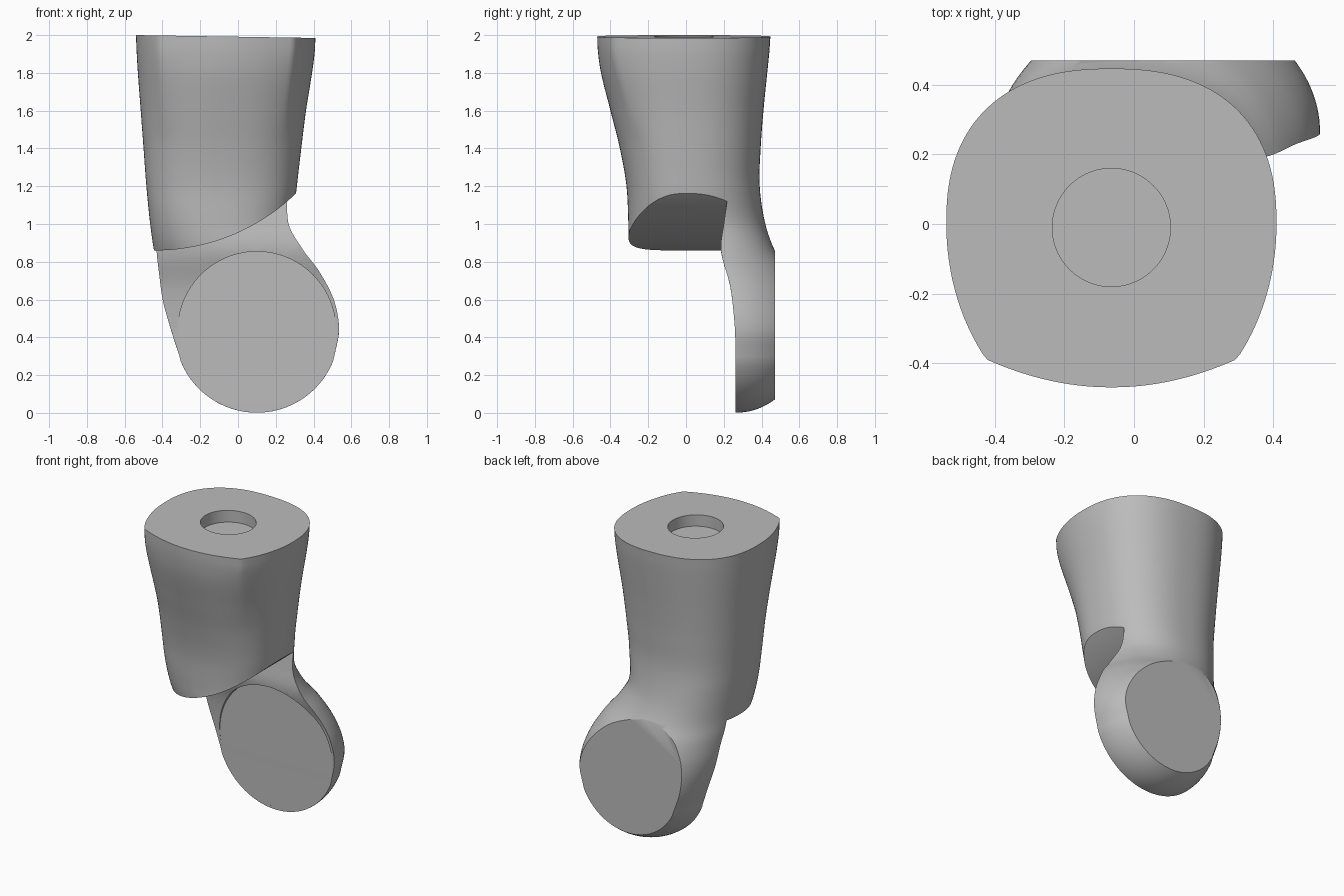
import bpy, bmesh, math
from mathutils import Vector, Matrix

cube = bpy.data.objects.get("Cube")
if cube:
    bpy.data.objects.remove(cube, do_unlink=True)

grey = bpy.data.materials.new("plain_grey")
grey.use_nodes = True
tone = (0.5, 0.5, 0.5, 1)
grey.diffuse_color = tone
grey.node_tree.nodes["Principled BSDF"].inputs["Base Color"].default_value = tone


def make_object(name, bm):
    bmesh.ops.recalc_face_normals(bm, faces=bm.faces)
    mesh = bpy.data.meshes.new(name)
    bm.to_mesh(mesh)
    bm.free()
    mesh.materials.append(grey)
    obj = bpy.data.objects.new(name, mesh)
    bpy.context.collection.objects.link(obj)
    return obj


def smooth_lookup(keys, z):
    """Smooth curve through rows of (z, values...), rows in rising z."""
    i = max(0, min(len(keys) - 2, sum(k[0] <= z for k in keys) - 1))
    a, b = keys[i], keys[i + 1]
    p, q = keys[max(i - 1, 0)], keys[min(i + 2, len(keys) - 1)]
    h = b[0] - a[0]
    t = max(0, min(1, (z - a[0]) / h))
    out = []
    for j in range(1, len(a)):
        m0 = (b[j] - p[j]) / (b[0] - p[0]) * h
        m1 = (q[j] - a[j]) / (q[0] - a[0]) * h
        out.append((2*t**3 - 3*t**2 + 1) * a[j] + (t**3 - 2*t**2 + t) * m0
                   + (3*t**2 - 2*t**3) * b[j] + (t**3 - t**2) * m1)
    return out


def loft(rings):
    """Closed skin through equal-length rings of points."""
    bm = bmesh.new()
    rows = [[bm.verts.new(p) for p in ring] for ring in rings]
    for a, b in zip(rows, rows[1:]):
        for i in range(len(a)):
            j = (i + 1) % len(a)
            bm.faces.new((a[i], a[j], b[j], b[i]))
    bm.faces.new(rows[0])
    bm.faces.new(rows[-1])
    return bm


def clamp01(v):
    return max(0, min(1, v))


# Limb outline: z, left edge, right edge, front, back, widest depth
DISC_X, DISC_Z, DISC_R, DISC_Y = 0.1, 0.436, 0.435, 0.262
outline = [
    (0.3, -0.31, 0.51, 0.16, 0.622, 0.265),
    (0.44, -0.355, 0.535, 0.1, 0.64, 0.265),
    (0.6, -0.4, 0.508, -0.1, 0.61, 0.22),
    (0.75, -0.425, 0.435, -0.27, 0.54, 0.14),
    (0.86, -0.445, 0.36, -0.3, 0.47, 0.06),
    (1, -0.465, 0.295, -0.305, 0.42, 0.02),
    (1.2, -0.485, 0.312, -0.315, 0.39, 0),
    (1.4, -0.5, 0.335, -0.35, 0.395, 0),
    (1.6, -0.515, 0.36, -0.4, 0.41, 0),
    (1.8, -0.53, 0.392, -0.45, 0.43, 0),
    (1.92, -0.537, 0.407, -0.467, 0.442, 0),
    (2, -0.54, 0.41, -0.47, 0.447, 0),
]


def section(z, left, right, front, back, mid, count=128):
    """Rounded section; the front gains two soft corners near the top."""
    power = 2 + 0.4 * clamp01((z - 0.6) / 0.5)
    crease = clamp01((z - 1.45) / 0.45)
    cx, half = (left + right) / 2, (right - left) / 2
    ring = []
    for i in range(count):
        a = math.tau * i / count
        c, s = math.cos(a), math.sin(a)
        u = math.copysign(abs(c) ** (2 / power), c)
        v = abs(s) ** (2 / power)
        if s < 0:
            corner = min(1.27 * math.sqrt(max(0, 1 - u * u)), 1 - 0.3 * u * u)
            y = mid + (front - mid) * (v + (corner - v) * crease)
        else:
            y = mid + (back - mid) * v
        x = cx + half * u
        tilt = 0.016 * (x + 0.54) if z > 1.999 else 0
        ring.append((x, y, z - tilt))
    return ring


rings = []
start = math.asin((DISC_Z - 0.3) / DISC_R)
for i in range(20):                       # rounded lower end
    a = math.pi / 2 + (start - math.pi / 2) * i / 20
    h = max(DISC_R * math.cos(a), 0.002)
    rings.append(section(DISC_Z - DISC_R * math.sin(a), DISC_X - h, DISC_X + h,
                         0.265 - 0.25 * h, 0.265 + 0.867 * h, 0.265))
for i in range(61):
    z = 0.3 + 1.7 * i / 60
    rings.append(section(z, *smooth_lookup(outline, z)))
body = loft(rings)

# Flat back face of the lower disc
cut = bmesh.ops.bisect_plane(body, geom=body.verts[:] + body.edges[:] + body.faces[:],
                             plane_co=(0, 0.47, 0), plane_no=(0, 1, 0), clear_outer=True)
bmesh.ops.holes_fill(body, edges=[e for e in body.edges if e.is_boundary], sides=0)
limb = make_object("limb_sleeve", body)

# Cutter under the sleeve: arched ceiling and a curved rear wall
wall = [(0, 0.262), (0.4, 0.261), (0.55, 0.25), (0.68, 0.232), (0.86, 0.185),
        (1, 0.2), (1.2, 0.23)]
columns = []
for i in range(49):
    x = -0.8 + 1.36 * i / 48
    reach, radius = max(0, x + 0.44), 1.075
    top = 0.86 + radius - math.sqrt(radius ** 2 - reach ** 2)
    profile = [(x, -1, -0.2), (x, -1, top)]
    for j in range(33):
        z = top + (-0.2 - top) * j / 32
        profile.append((x, smooth_lookup(wall, z)[0], z))
    columns.append(profile)
cutters = [make_object("underside_cutter", loft(columns))]


def cylinder_cutter(name, radius, depth, matrix):
    bm = bmesh.new()
    bmesh.ops.create_cone(bm, cap_ends=True, segments=96, radius1=radius,
                          radius2=radius, depth=depth, matrix=matrix)
    return make_object(name, bm)


# Round flat joint face and the socket in the top
cutters.append(cylinder_cutter(
    "joint_face_cutter", 0.418, 0.5,
    Matrix.Translation((DISC_X, DISC_Y - 0.25, DISC_Z)) @ Matrix.Rotation(math.pi / 2, 4, "X")))
cutters.append(cylinder_cutter(
    "socket_cutter", 0.17, 0.3, Matrix.Translation((-0.065, -0.01, 2.065))))

bpy.ops.object.select_all(action="DESELECT")
bpy.context.view_layer.objects.active = limb
limb.select_set(True)
for cutter in cutters:
    cutter.hide_render = True
    mod = limb.modifiers.new(cutter.name, "BOOLEAN")
    mod.operation = "DIFFERENCE"
    mod.solver = "EXACT"
    mod.object = cutter
    bpy.ops.object.modifier_apply(modifier=mod.name)
    bpy.data.objects.remove(cutter, do_unlink=True)
bpy.ops.object.shade_smooth_by_angle(angle=math.radians(30))
